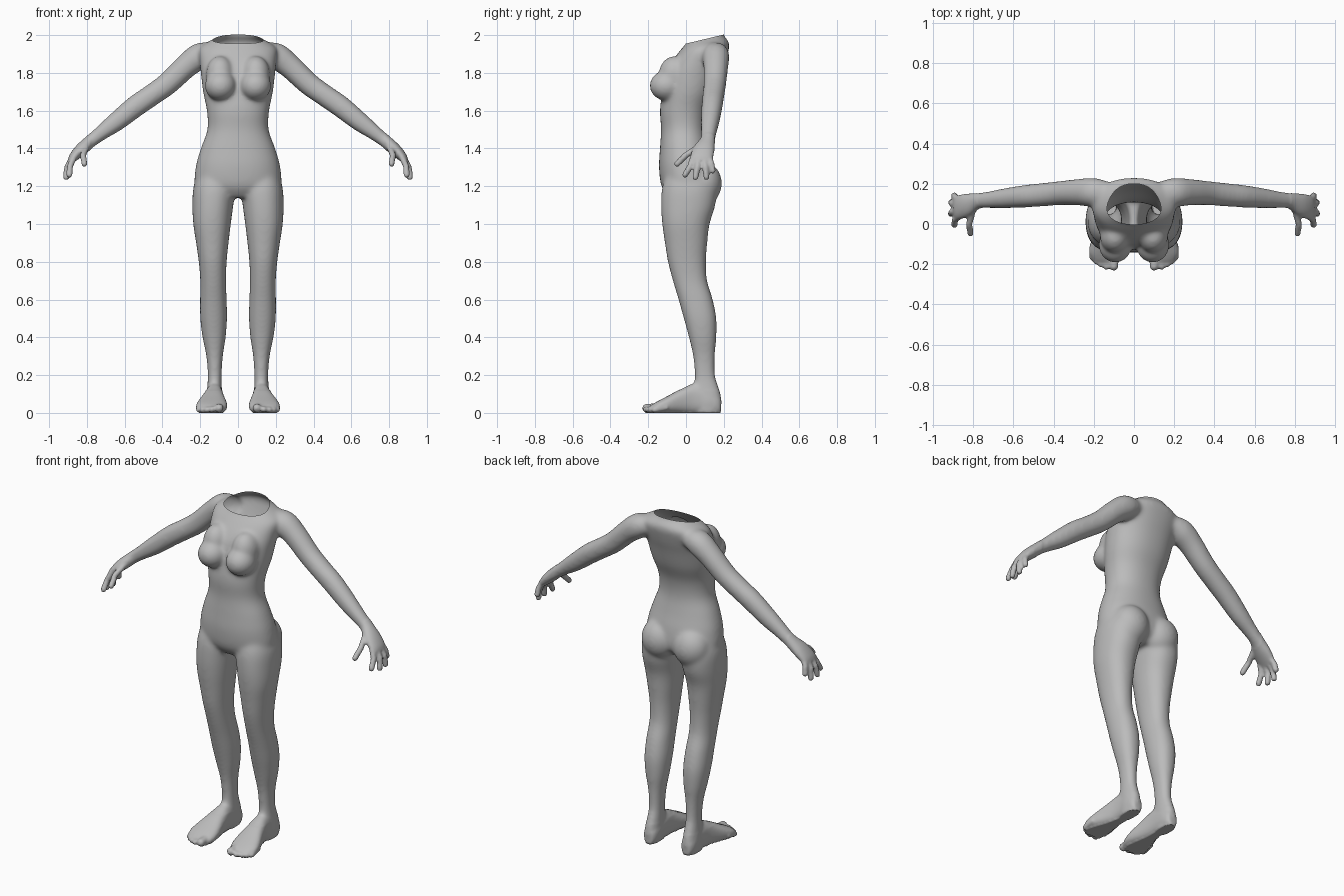
import bpy, bmesh, math
from mathutils import Vector, Matrix

if "Cube" in bpy.data.objects:
    bpy.data.objects.remove(bpy.data.objects["Cube"])

skin = bpy.data.materials.new("plain_grey")
skin.diffuse_color = (0.5, 0.5, 0.5, 1)
skin.use_nodes = True
skin.node_tree.nodes["Principled BSDF"].inputs["Base Color"].default_value = skin.diffuse_color
bm = bmesh.new()


def smooth_rows(rows, steps=4):
    """Catmull-Rom interpolation of rows of numbers."""
    out = []
    for i in range(len(rows) - 1):
        p0, p1, p2 = rows[max(i - 1, 0)], rows[i], rows[i + 1]
        p3 = rows[min(i + 2, len(rows) - 1)]
        for k in range(steps):
            t = k / steps
            out.append([0.5 * (2 * b + (c - a) * t + (2 * a - 5 * b + 4 * c - d) * t * t
                               + (3 * b - a - 3 * c + d) * t ** 3)
                        for a, b, c, d in zip(p0, p1, p2, p3)])
    return out + [list(rows[-1])]


def loft(rings, power=2.2, n=40):
    """Skin closed superellipse rings given as (centre, half axis, half axis)."""
    loops = []
    for c, u, v in rings:
        loop = []
        for i in range(n):
            a = 2 * math.pi * i / n
            ca, sa = math.cos(a), math.sin(a)
            e = 2 / power
            loop.append(bm.verts.new(c + u * math.copysign(abs(ca) ** e, ca)
                                     + v * math.copysign(abs(sa) ** e, sa)))
        loops.append(loop)
    for a, b in zip(loops, loops[1:]):
        for i in range(n):
            bm.faces.new((a[i], a[(i + 1) % n], b[(i + 1) % n], b[i]))
    bm.faces.new(loops[0])
    bm.faces.new(loops[-1])


def ball(c, r):
    bmesh.ops.create_uvsphere(bm, u_segments=32, v_segments=20, radius=1,
                              matrix=Matrix.Translation(c) @ Matrix.Diagonal((*r, 1)))


def upright(rows):
    """Horizontal rings: z, x low, x high, y front, y back."""
    loft([(Vector(((a + b) / 2, (f + k) / 2, z)), Vector(((b - a) / 2, 0, 0)),
           Vector((0, (k - f) / 2, 0))) for z, a, b, f, k in smooth_rows(rows)])


def limb(rows, s, n=32):
    """Rings across a path: x, y, z, half thickness, half depth along y."""
    rows = smooth_rows(rows)
    pts = [Vector((s * r[0], r[1], r[2])) for r in rows]
    rings = []
    for i, r in enumerate(rows):
        d = (pts[min(i + 1, len(pts) - 1)] - pts[max(i - 1, 0)]).normalized()
        u = d.cross(Vector((0, 1, 0))).normalized()
        rings.append((pts[i], u * r[3], d.cross(u) * r[4]))
    loft(rings, 2.1, n)


def digit(points, r, s):
    """Round finger or toe with a ball at its tip."""
    pts = [Vector((s * x, y, z)) for x, y, z in points]
    for a, b in zip(pts, pts[1:]):
        d = (b - a).normalized()
        u = d.cross(Vector((0.3, 0.2, 1))).normalized()
        loft([(a, u * r, d.cross(u) * r), (b, u * r, d.cross(u) * r)], 2, 16)
        ball(b, (r, r, r))


# Torso, running up past the neck opening
torso = [(1.14, .12, -.09, .10), (1.2, .222, -.13, .155), (1.3, .224, -.143, .15),
         (1.4, .197, -.138, .125), (1.5, .162, -.132, .108), (1.6, .165, -.138, .12),
         (1.7, .185, -.125, .16), (1.8, .197, -.105, .19), (1.86, .203, -.075, .21),
         (1.92, .208, -.03, .226), (1.95, .185, -.005, .23), (1.975, .14, .01, .22),
         (2.0, .106, .015, .2), (2.06, .1, .015, .19)]
upright([(z, -h, h, f, b) for z, h, f, b in torso])

leg = [(1.3, .05, .2, -.09, .12), (1.2, .015, .235, -.125, .16), (1.1, .025, .241, -.132, .155),
       (1.0, .038, .237, -.126, .125), (.9, .05, .222, -.112, .113), (.8, .06, .208, -.096, .106),
       (.7, .063, .2, -.07, .112), (.6, .06, .201, -.04, .142), (.5, .058, .2, -.012, .161),
       (.4, .065, .188, .015, .161), (.3, .08, .168, .037, .153), (.2, .086, .16, .046, .154),
       (.13, .085, .164, .04, .175), (.06, .083, .17, .04, .188), (0, .09, .165, .05, .18)]
foot = [(.185, .1, .15, .08), (.15, .083, .167, .11), (.05, .08, .17, .155), (-.02, .072, .187, .13),
        (-.1, .058, .216, .088), (-.15, .06, .222, .062), (-.185, .075, .2, .042)]
arm = [(.13, .15, 1.91, .05, .06), (.2, .157, 1.89, .07, .072), (.275, .158, 1.835, .064, .066),
       (.37, .153, 1.745, .06, .06), (.46, .145, 1.68, .058, .058), (.54, .138, 1.625, .058, .056),
       (.64, .128, 1.545, .052, .05), (.72, .12, 1.485, .041, .042), (.775, .115, 1.442, .035, .04),
       (.83, .095, 1.395, .033, .057), (.87, .083, 1.355, .025, .06), (.888, .08, 1.33, .016, .055)]
fingers = [((.865, .04, 1.36), (.89, .022, 1.305), (.893, -.005, 1.26)),
           ((.87, .068, 1.36), (.905, .06, 1.30), (.91, .05, 1.247)),
           ((.87, .096, 1.36), (.905, .102, 1.30), (.908, .108, 1.247)),
           ((.865, .12, 1.365), (.89, .134, 1.32), (.893, .142, 1.282)),
           ((.80, .07, 1.41), (.82, .0, 1.365), (.813, -.047, 1.318))]
toes = [(.1, -.21, .023), (.137, -.213, .016), (.165, -.202, .015), (.189, -.187, .015), (.21, -.168, .014)]

for s in (1, -1):
    # Leg, foot and toes
    upright([(z, s * a, s * b, f, k) for z, a, b, f, k in leg])
    loft([(Vector((s * (a + b) / 2, y, t / 2 - .002)), Vector(((b - a) / 2, 0, 0)),
           Vector((0, 0, t / 2 + .002))) for y, a, b, t in smooth_rows(foot)], 2.5)
    for x, y, r in toes:
        digit([(x * .97 + .004, y + .07, .03), (x, y, r + .002)], r, s)
    # Chest and seat fullness
    ball((s * .093, -.103, 1.732), (.083, .09, .08))
    ball((s * .095, -.06, 1.79), (.075, .085, .1))
    ball((s * .105, .092, 1.215), (.108, .098, .115))
    # Arm, hand and fingers
    limb(arm, s)
    for f in fingers:
        digit(f, .0165, s)

bmesh.ops.recalc_face_normals(bm, faces=bm.faces[:])
mesh = bpy.data.meshes.new("body")
bm.to_mesh(mesh)
bm.free()
body = bpy.data.objects.new("body", mesh)
bpy.context.collection.objects.link(body)

# Fuse all parts into one skin
mod = body.modifiers.new("fuse", 'REMESH')
mod.mode = 'VOXEL'
mod.voxel_size = 0.0075
fused = bpy.data.meshes.new_from_object(body.evaluated_get(bpy.context.evaluated_depsgraph_get()))
body.modifiers.clear()
body.data = fused

# Soften the joins: strongly on the body, lightly on hands and feet
bm = bmesh.new()
bm.from_mesh(fused)
core = [v for v in bm.verts if v.co.z > .12 and abs(v.co.x) < .78]
for verts, times in ((bm.verts[:], 3), (core, 14)):
    for _ in range(times):
        bmesh.ops.smooth_vert(bm, verts=verts, factor=.5, use_axis_x=True, use_axis_y=True, use_axis_z=True)
# Flat soles
for v in bm.verts:
    if v.co.z < .005:
        v.co.z = 0
# Sloping neck opening into the hollow body
bmesh.ops.bisect_plane(bm, geom=bm.verts[:] + bm.edges[:] + bm.faces[:], clear_outer=True,
                       plane_co=(0, .1, 1.979), plane_no=(0, -.24, 1))
for f in bm.faces:
    f.smooth = True
    f.material_index = 0
bm.to_mesh(fused)
bm.free()
fused.materials.clear()
fused.materials.append(skin)
